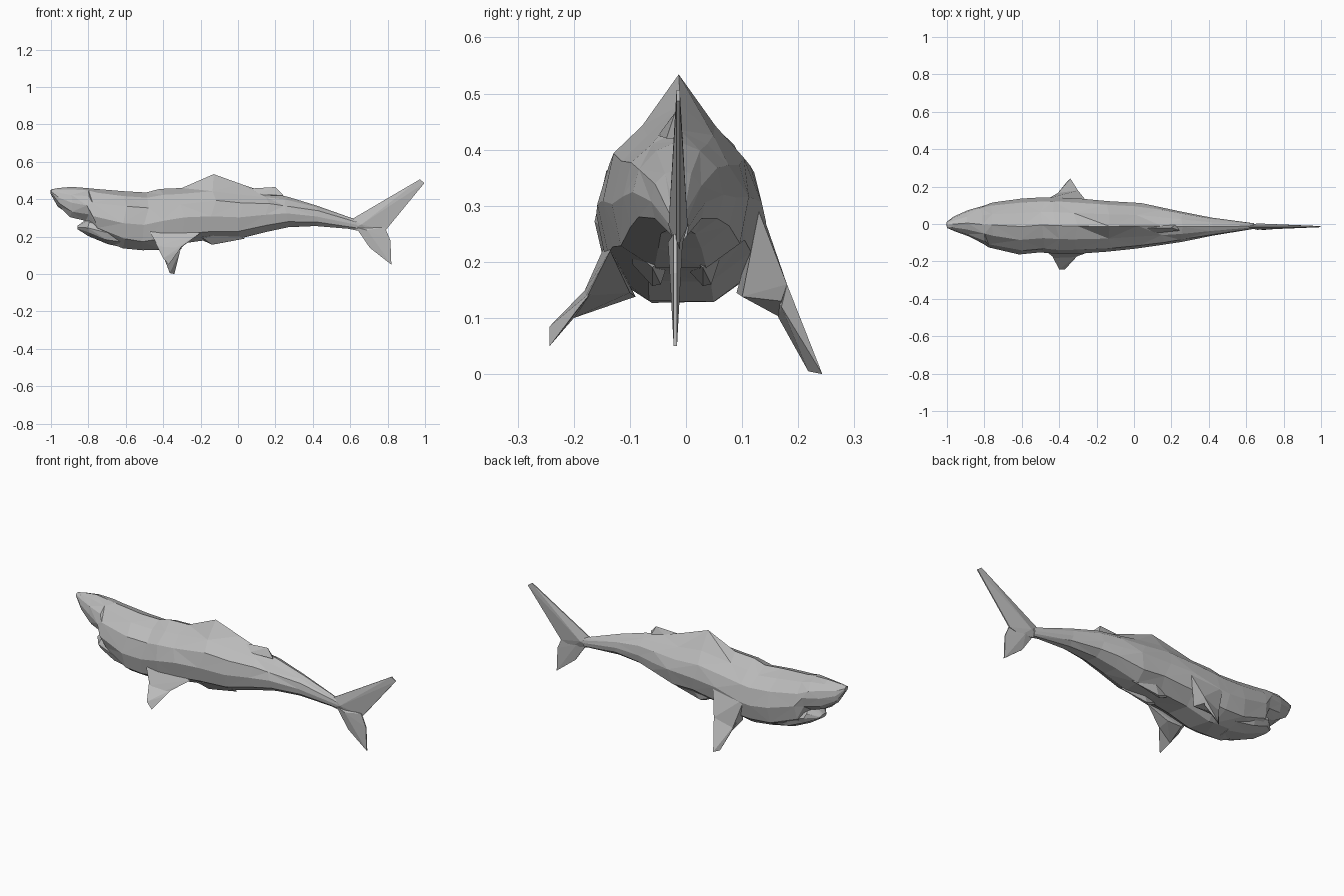
import bpy
import bmesh
import random

random.seed(4)
old = bpy.data.objects.get("Cube")
if old:
    bpy.data.objects.remove(old)

# One plain grey skin
grey = bpy.data.materials.new("grey skin")
grey.use_nodes = True
grey.diffuse_color = (0.5, 0.5, 0.5, 1)
bsdf = grey.node_tree.nodes["Principled BSDF"]
bsdf.inputs["Base Color"].default_value = grey.diffuse_color
bsdf.inputs["Roughness"].default_value = 0.8


def finish(name, bm):
    bmesh.ops.recalc_face_normals(bm, faces=bm.faces)
    mesh = bpy.data.meshes.new(name)
    bm.to_mesh(mesh)
    bm.free()
    mesh.materials.append(grey)
    obj = bpy.data.objects.new(name, mesh)
    bpy.context.collection.objects.link(obj)
    return obj


# Half cross-section: share of half width, share of height
HALF = [(0, 1), (.48, .92), (.86, .73), (1, .46), (.87, .17), (.38, 0)]
RING = HALF + [(-u, v) for u, v in reversed(HALF[1:])]


def loft(name, stations, wobble):
    """Faceted skin through (x, right y, left y, bottom, top, ridge) stations."""
    bm = bmesh.new()
    rings = []
    for x, y0, y1, low, top, ridge in stations:
        mid, half, height = (y0 + y1) / 2, (y1 - y0) / 2, top - low
        ring = []
        for i, (u, v) in enumerate(RING):
            shift = 0 if i == 0 else random.uniform(-1, 1) * wobble * half
            lift = ridge if i == 0 else shift * .4 * u * u
            ring.append(bm.verts.new((x + shift, mid + half * u, low + height * v + lift)))
        rings.append(ring)
    n = len(RING)
    for k, (a, b) in enumerate(zip(rings, rings[1:])):
        for i in range(n):
            j = (i + 1) % n
            if (i + k) % 2:
                bm.faces.new((a[i], a[j], b[j]))
                bm.faces.new((a[i], b[j], b[i]))
            else:
                bm.faces.new((a[i], a[j], b[i]))
                bm.faces.new((a[j], b[j], b[i]))
    bm.faces.new(rings[0])
    bm.faces.new(rings[-1])
    return finish(name, bm)


def hull(name, points):
    """Sharp flat-sided fin wrapped around a few corner points."""
    bm = bmesh.new()
    for p in points:
        bm.verts.new(p)
    bmesh.ops.convex_hull(bm, input=bm.verts)
    loose = [v for v in bm.verts if not v.link_faces]
    bmesh.ops.delete(bm, geom=loose, context='VERTS')
    return finish(name, bm)


def blade(name, outline, hub, y, thick):
    """Thin upright fin: an outline in x and z with a thicker hub."""
    pts = [(x, y + s * .003, z) for x, z in outline for s in (-1, 1)]
    pts += [(hub[0], y + s * thick, hub[1]) for s in (-1, 1)]
    return hull(name, pts)


# Body from snout to tail root, with a raised ridge for the back fin
loft("body", [
    (-1.0, -.022, .012, .43, .452, 0),
    (-.96, -.04, .04, .36, .46, 0),
    (-.89, -.065, .075, .305, .466, 0),
    (-.81, -.105, .1, .285, .46, 0),
    (-.76, -.125, .115, .2, .455, 0),
    (-.6, -.163, .136, .138, .442, 0),
    (-.49, -.152, .142, .128, .432, .004),
    (-.42, -.16, .143, .13, .447, .008),
    (-.3, -.158, .135, .165, .452, .008),
    (-.13, -.148, .122, .185, .466, .068),
    (.02, -.132, .112, .19, .447, .033),
    (.15, -.112, .09, .225, .427, .008),
    (.26, -.095, .067, .25, .412, .003),
    (.42, -.062, .034, .257, .366, 0),
    (.64, -.026, .004, .238, .288, 0),
], .16)

# Lower jaw closing up under the snout
loft("lower_jaw", [
    (-.858, -.03, .025, .24, .258, 0),
    (-.8, -.1, .085, .205, .3, 0),
    (-.7, -.115, .1, .16, .3, 0),
    (-.58, -.12, .1, .135, .3, 0),
], .05)

# Tail lobes
blade("upper_tail_lobe", [(.6, .24), (.61, .294), (.68, .335), (.972, .506),
                          (.997, .487), (.79, .235), (.72, .215)], (.66, .265), -.014, .017)
blade("lower_tail_lobe", [(.63, .25), (.675, .185), (.705, .14), (.795, .07),
                          (.82, .05), (.815, .18), (.785, .25)], (.69, .235), -.019, .013)

# Chest fins: a wide shoulder that narrows to a drooping tip
hull("right_fin_shoulder", [(-.48, -.14, .24), (-.2, -.135, .22), (-.38, -.09, .138),
                            (-.3, -.1, .145), (-.42, -.18, .15), (-.31, -.175, .14),
                            (-.4, -.2, .1)])
hull("right_fin_tip", [(-.44, -.165, .165), (-.3, -.165, .15), (-.4, -.2, .1),
                       (-.4, -.243, .085), (-.37, -.243, .05), (-.32, -.19, .12)])
hull("left_fin_shoulder", [(-.46, .135, .29), (-.26, .13, .29), (-.42, .09, .145),
                           (-.3, .1, .138), (-.4, .17, .1), (-.31, .17, .13),
                           (-.3, .18, .16)])
hull("left_fin_tip", [(-.42, .15, .15), (-.3, .18, .16), (-.4, .165, .1),
                      (-.31, .17, .12), (-.365, .218, .005), (-.34, .243, 0)])

# Small rear back fin and belly fins
hull("rear_back_fin", [(.03, -.025, .455), (.1, -.05, .425), (.2, -.02, .465),
                       (.245, -.035, .42), (.22, -.005, .42), (.12, -.005, .42)])
for side, y in (("right", -.06), ("left", .03)):
    hull(side + "_belly_fin", [(-.24, y, .205), (-.19, y - .035, .195), (-.14, y, .157),
                               (-.12, y + .015, .16), (.04, y, .19), (-.05, y - .035, .22),
                               (-.08, y + .035, .22)])
